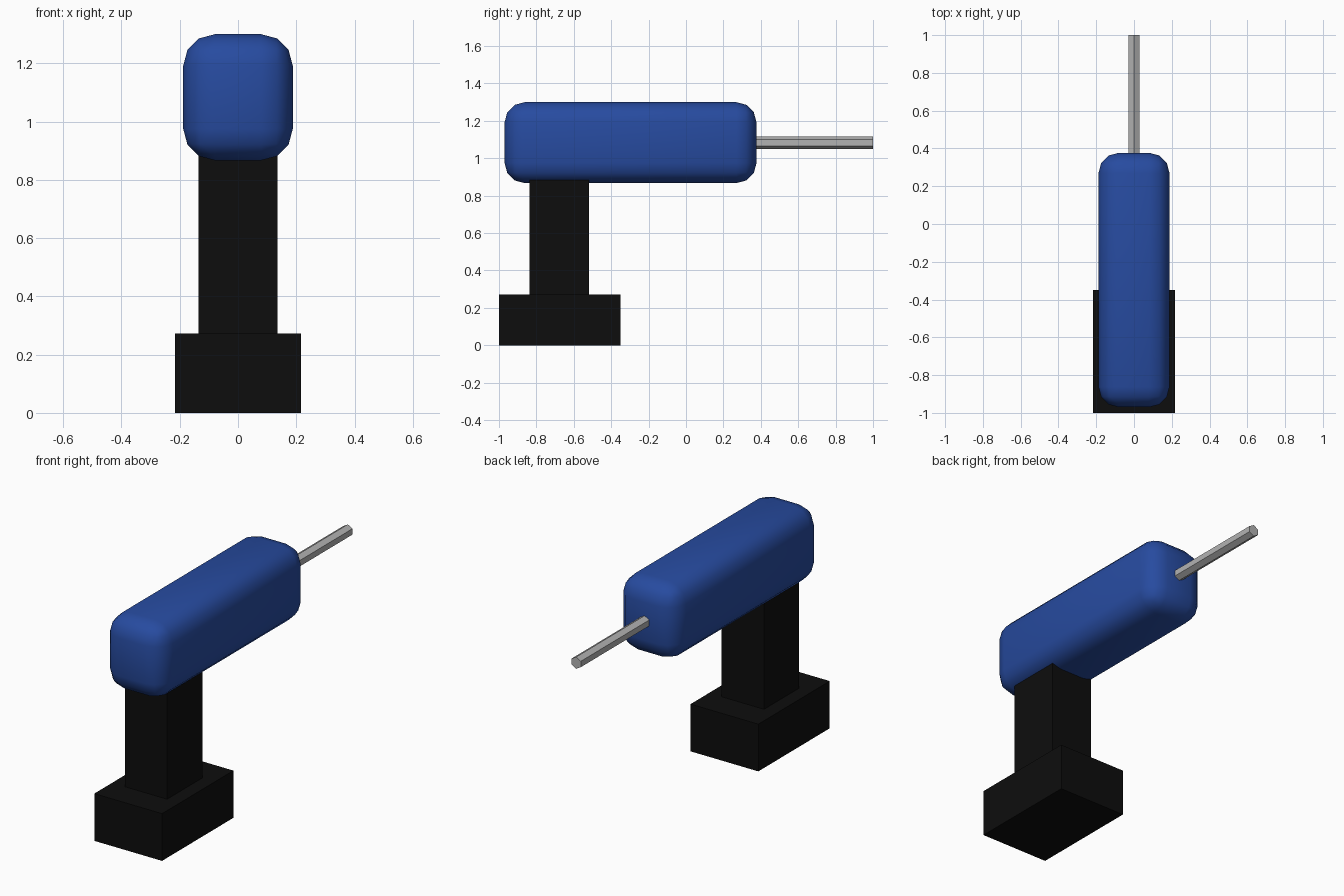
import bpy
import math

cube = bpy.data.objects.get("Cube")
if cube:
    bpy.data.objects.remove(cube, do_unlink=True)


def material(name, rgb, roughness=0.5):
    m = bpy.data.materials.new(name)
    m.use_nodes = True
    m.diffuse_color = (*rgb, 1)
    shader = m.node_tree.nodes["Principled BSDF"]
    shader.inputs["Base Color"].default_value = (*rgb, 1)
    shader.inputs["Roughness"].default_value = roughness
    return m


def box(name, low, high, mat):
    """Box between two opposite corners."""
    center = [(a + b) / 2 for a, b in zip(low, high)]
    bpy.ops.mesh.primitive_cube_add(size=1, location=center)
    ob = bpy.context.object
    ob.name = name
    ob.scale = [b - a for a, b in zip(low, high)]
    bpy.ops.object.transform_apply(location=False, rotation=False, scale=True)
    ob.data.materials.append(mat)
    return ob


blue = material("blue casing", (0.02, 0.07, 0.35))
black = material("black grip", (0.004, 0.004, 0.004))
steel = material("steel grey", (0.45, 0.45, 0.45))

# Battery block and grip
box("battery_base", (-0.216, -1.0, 0), (0.216, -0.35, 0.272), black)
box("handle", (-0.135, -0.838, 0.2), (0.135, -0.518, 0.98), black)

# Rounded motor housing
body = box("motor_housing", (-0.188, -0.97, 0.867), (0.188, 0.377, 1.3), blue)
bevel = body.modifiers.new("Rounded edges", "BEVEL")
bevel.width = 0.108
bevel.segments = 3
bpy.ops.object.modifier_apply(modifier=bevel.name)
bpy.ops.object.shade_smooth()

# Hexagonal bit, with an edge pointing up
tip, root = 1.0, 0.2
bpy.ops.mesh.primitive_cylinder_add(
    vertices=6, radius=0.034, depth=tip - root,
    location=(0, (tip + root) / 2, 1.083), rotation=(math.pi / 2, 0, 0))
bit = bpy.context.object
bit.name = "hex_bit"
bit.data.materials.append(steel)
